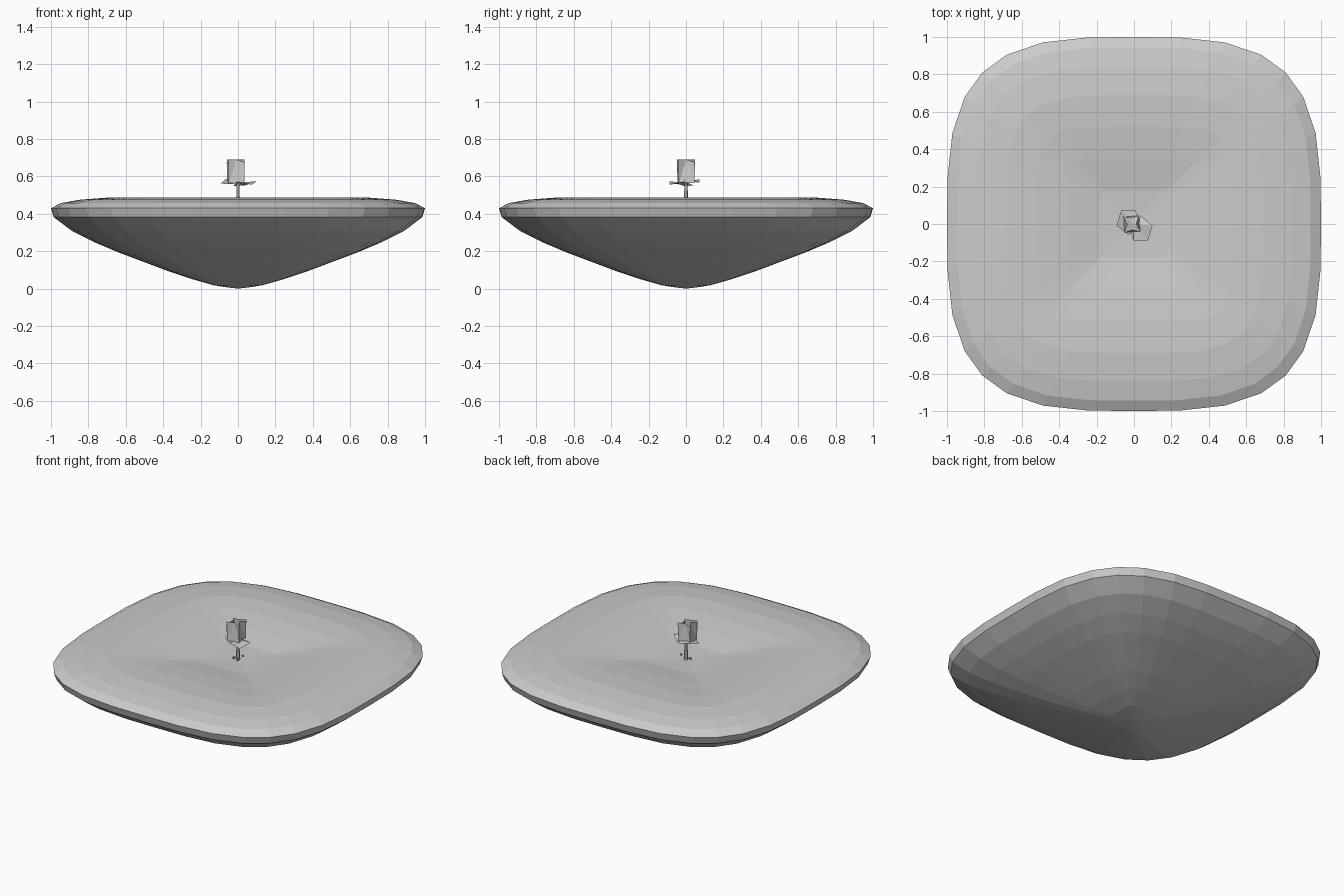
import bpy, math

if "Cube" in bpy.data.objects:
    bpy.data.objects.remove(bpy.data.objects["Cube"])

def material(name, c):
    m = bpy.data.materials.new(name)
    m.diffuse_color = (c, c, c, 1)
    m.use_nodes = True
    m.node_tree.nodes["Principled BSDF"].inputs["Base Color"].default_value = m.diffuse_color
    return m

GREY = material("light grey", 0.6)

def add_mesh(name, verts, faces):
    me = bpy.data.meshes.new(name)
    me.from_pydata(verts, [], faces)
    me.materials.append(GREY)
    ob = bpy.data.objects.new(name, me)
    bpy.context.collection.objects.link(ob)
    return ob

# directions through a square perimeter with eight segments per side
side = [(1, k / 4) for k in range(-4, 4)]
dirs = []
for q in range(4):
    for x, y in side:
        for _ in range(q):
            x, y = -y, x
        dirs.append((x, y))

def ring(r, z, n):
    """Rounded square of half width r and superellipse exponent n."""
    out = []
    for x, y in dirs:
        s = r / (abs(x) ** n + abs(y) ** n) ** (1 / n)
        out.append((x * s, y * s, z))
    return out

# shallow ground mound: half width, height, squareness (bottom to top)
profile = [(0.06, 0.007, 5), (0.13, 0.018, 5), (0.25, 0.052, 4.5),
           (0.38, 0.096, 4.2), (0.51, 0.145, 4), (0.64, 0.194, 3.8),
           (0.77, 0.249, 3.5), (0.89, 0.31, 3.4), (0.985, 0.382, 3.3),
           (1.0, 0.43, 3.3), (0.945, 0.458, 3.3), (0.84, 0.476, 3.6),
           (0.69, 0.487, 4), (0.52, 0.482, 6), (0.35, 0.465, 10),
           (0.18, 0.44, 10)]
verts, faces = [], []
N = len(dirs)
for p in profile:
    verts += ring(*p)
for j in range(len(profile) - 1):
    for i in range(N):
        k = (i + 1) % N
        faces.append((j * N + i, j * N + k, (j + 1) * N + k, (j + 1) * N + i))
low, high = len(verts), len(verts) + 1
verts += [(0, 0, 0), (0, 0, 0.432)]
last = (len(profile) - 1) * N
for i in range(N):
    k = (i + 1) % N
    faces += [(low, k, i), (high, last + i, last + k)]
add_mesh("ground", verts, faces)

# thin stem
bpy.ops.mesh.primitive_cone_add(vertices=6, radius1=0.014, radius2=0.007,
                                depth=0.15, location=(0, 0, 0.5))
stem = bpy.context.object
stem.name = "stem"
stem.data.materials.append(GREY)

# small buds at the foot of the stem
for i, (x, y, z) in enumerate([(-0.025, -0.01, 0.44), (0.03, 0.01, 0.46), (0.02, -0.03, 0.445)]):
    bpy.ops.mesh.primitive_ico_sphere_add(subdivisions=1, radius=0.009, location=(x, y, z))
    bud = bpy.context.object
    bud.name = f"foot_bud_{i + 1}"
    bud.data.materials.append(GREY)

# flat leaves spreading under the flower, folded along the middle
def leaf(name, cx, cy, turn, z):
    out = [(0, 0, z + 0.01)]
    for i in range(5):
        a = turn + i * math.tau / 5
        out.append((cx + 0.066 * math.cos(a), cy + 0.072 * math.sin(a),
                    z + 0.015 * math.cos(i * 2)))
    add_mesh(name, out, [(0, i, i % 5 + 1) for i in range(1, 6)])

leaf("leaf_left", -0.03, 0.014, 2.2, 0.568)
leaf("leaf_right", 0.036, -0.03, 0.3, 0.558)

# upright petals: narrow foot, wide folded top
def petal(name, a, tilt):
    c, s = math.cos(a), math.sin(a)
    def pt(u, v, z):
        return (-0.012 + u * c - v * s, u * s + v * c, z)
    out = [pt(0.042, -0.042, 0.565), pt(0.042, 0.042, 0.565),
           pt(0.044, 0.045, 0.675), pt(tilt, 0, 0.69), pt(0.044, -0.045, 0.69)]
    add_mesh(name, out, [(0, 1, 3), (1, 2, 3), (0, 3, 4)])

for i in range(4):
    petal(f"petal_{i + 1}", i * math.pi / 2 + 0.08, 0.03 if i % 2 else 0.022)
